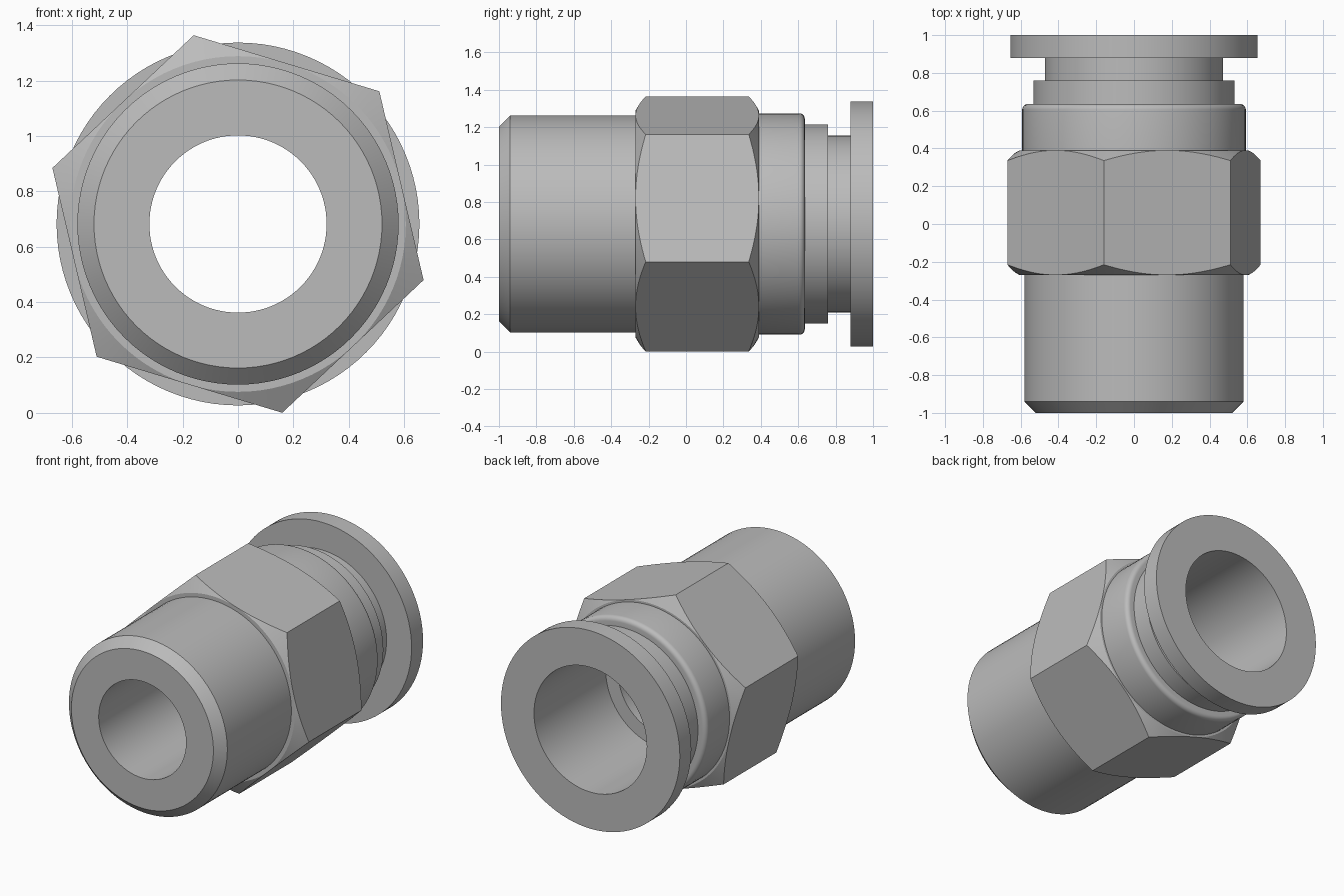
import bpy, bmesh
from math import radians, sin, cos, pi
from mathutils import Vector

if "Cube" in bpy.data.objects:
    bpy.data.objects.remove(bpy.data.objects["Cube"])

AXIS_Z = 0.682          # height of the bore axis
BORE, SOCKET = 0.32, 0.413
HEX_FRONT, HEX_BACK = -0.27, 0.39

metal = bpy.data.materials.new("grey_metal")
metal.use_nodes = True
grey = (0.5, 0.5, 0.5, 1)
metal.diffuse_color = grey
metal.node_tree.nodes["Principled BSDF"].inputs["Base Color"].default_value = grey


def finish(name, bm):
    """Turn a bmesh into an object lying on the bore axis."""
    bmesh.ops.recalc_face_normals(bm, faces=bm.faces)
    mesh = bpy.data.meshes.new(name)
    bm.to_mesh(mesh)
    bm.free()
    mesh.materials.append(metal)
    obj = bpy.data.objects.new(name, mesh)
    obj.location.z = AXIS_Z
    bpy.context.collection.objects.link(obj)
    return obj


def lathe(name, profile, closed=False, steps=96):
    """Revolve (radius, y) points around the y axis."""
    bm = bmesh.new()
    verts = [bm.verts.new((r, y, 0)) for r, y in profile]
    pairs = list(zip(verts, verts[1:]))
    if closed:
        pairs.append((verts[-1], verts[0]))
    edges = [bm.edges.new(p) for p in pairs]
    bmesh.ops.spin(bm, geom=verts + edges, cent=(0, 0, 0), axis=(0, 1, 0),
                   angle=2 * pi, steps=steps, use_merge=True)
    bmesh.ops.remove_doubles(bm, verts=bm.verts, dist=0.0001)
    return finish(name, bm)


def smooth(obj):
    bpy.ops.object.select_all(action='DESELECT')
    obj.select_set(True)
    bpy.context.view_layer.objects.active = obj
    bpy.ops.object.shade_smooth_by_angle(angle=radians(25))


# Body: stepped bore, chamfered spigot, rounded collar and seal ring
fillet = [(0.562 + 0.03 * cos(a), 0.605 + 0.03 * sin(a))
          for a in (radians(15 * i) for i in range(7))]
body = lathe("body", [
    (SOCKET, 0.76), (SOCKET, 0.25), (BORE, 0.25), (BORE, -1),
    (0.52, -1), (0.58, -0.94), (0.58, HEX_BACK), (0.592, HEX_BACK),
    *fillet, (0.532, 0.635), (0.532, 0.76), (0.472, 0.76)])
smooth(body)

# Release sleeve: neck and flange
sleeve = lathe("release_sleeve", [
    (0.472, 0.76), (0.472, 0.88), (0.655, 0.88),
    (0.655, 1), (SOCKET, 1), (SOCKET, 0.76)])
smooth(sleeve)

# Hex nut: six-sided prism trimmed by a chamfered ring
bm = bmesh.new()
corners = [radians(103.2 + 60 * i) for i in range(6)]
face = bm.faces.new([bm.verts.new((0.7 * cos(a), -0.4, 0.7 * sin(a)))
                     for a in corners])
extruded = bmesh.ops.extrude_face_region(bm, geom=[face])["geom"]
bmesh.ops.translate(bm, vec=Vector((0, 0.9, 0)),
                    verts=[v for v in extruded if isinstance(v, bmesh.types.BMVert)])
nut = finish("hex_nut", bm)

flat, wide, drop = 0.606, 0.77, 0.095
trim = lathe("nut_trim", [
    (0.575, HEX_FRONT), (flat, HEX_FRONT), (wide, HEX_FRONT + drop),
    (wide, HEX_BACK - drop), (flat, HEX_BACK), (0.575, HEX_BACK)], closed=True)
trim.hide_render = True

cut = nut.modifiers.new("Chamfer", 'BOOLEAN')
cut.operation = 'INTERSECT'
cut.solver = 'EXACT'
cut.object = trim
bpy.context.view_layer.objects.active = nut
bpy.ops.object.modifier_apply(modifier=cut.name)
bpy.data.objects.remove(trim)
smooth(nut)
